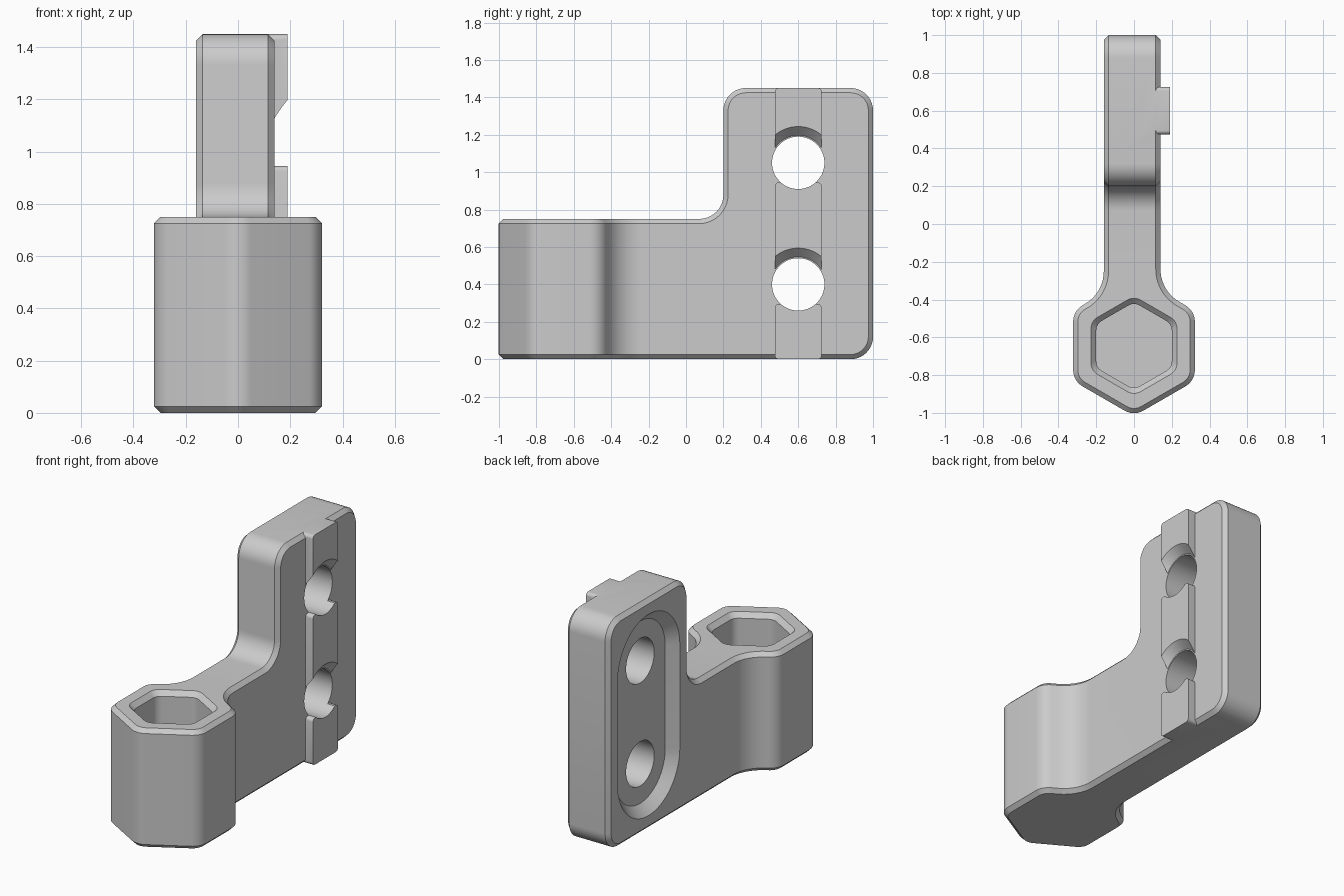
import bpy, bmesh
from math import sin, cos, pi, radians
from mathutils import Vector

cube = bpy.data.objects.get("Cube")
if cube:
    bpy.data.objects.remove(cube, do_unlink=True)

grey = bpy.data.materials.new("light_grey")
grey.use_nodes = True
grey.diffuse_color = (0.6, 0.6, 0.6, 1)
grey.node_tree.nodes["Principled BSDF"].inputs["Base Color"].default_value = (0.6, 0.6, 0.6, 1)


def rounded(corners, steps=10):
    """Outline from (u, v, radius) corners, each replaced by a tangent arc."""
    out = []
    for i, (u, v, r) in enumerate(corners):
        p = Vector((u, v))
        if r == 0:
            out.append(p)
            continue
        a = (Vector(corners[i - 1][:2]) - p).normalized()
        b = (Vector(corners[(i + 1) % len(corners)][:2]) - p).normalized()
        half = a.angle(b) / 2
        centre = p + (a + b).normalized() * r / sin(half)
        start = p + a * r / abs(sin(half) / cos(half)) - centre
        end = p + b * r / abs(sin(half) / cos(half)) - centre
        sweep = start.angle(end)
        for k in range(steps + 1):
            t = k / steps
            out.append(centre + (start * sin((1 - t) * sweep) + end * sin(t * sweep)) / sin(sweep))
    return out


def circle(u, v, r, steps=64):
    return [Vector((u + r * cos(2 * pi * k / steps), v + r * sin(2 * pi * k / steps)))
            for k in range(steps)]


def loft(name, axis, low, high, outline, outline_high=None):
    """Solid between two matching outlines, along x (outline in y, z) or z."""
    def place(p, h):
        return (h, p.x, p.y) if axis == "x" else (p.x, p.y, h)
    bm = bmesh.new()
    a = [bm.verts.new(place(p, low)) for p in outline]
    b = [bm.verts.new(place(p, high)) for p in (outline_high or outline)]
    bm.faces.new(a)
    bm.faces.new(b)
    for i in range(len(a)):
        bm.faces.new((a[i - 1], a[i], b[i], b[i - 1]))
    bmesh.ops.recalc_face_normals(bm, faces=bm.faces)
    mesh = bpy.data.meshes.new(name)
    bm.to_mesh(mesh)
    bm.free()
    mesh.materials.append(grey)
    obj = bpy.data.objects.new(name, mesh)
    bpy.context.collection.objects.link(obj)
    return obj


def apply(obj, mod):
    bpy.context.view_layer.objects.active = obj
    bpy.ops.object.modifier_apply(modifier=mod.name)


def combine(obj, tool, operation):
    mod = obj.modifiers.new("combine", "BOOLEAN")
    mod.operation, mod.object, mod.solver = operation, tool, "EXACT"
    apply(obj, mod)
    bpy.data.objects.remove(tool, do_unlink=True)


SOCKET_Y = -0.645
HOLE_Y, HOLES = 0.6, (0.40, 1.05)
TOP, STEP = 1.45, 0.75


def hexagon(apothem, r):
    size = apothem / cos(radians(30))
    return rounded([(size * sin(k * pi / 3), SOCKET_Y + size * cos(k * pi / 3), r)
                    for k in range(6)])


# Body: plan outline of boss and arm, limited by the stepped side outline
a, slope = 0.322, 1 / 3 ** 0.5
tip = a / cos(radians(30))
left, right = -0.16, 0.14


def neck(x):
    return SOCKET_Y + tip - abs(x) * slope


plan = rounded([
    (0, SOCKET_Y - tip, 0.1),
    (a, SOCKET_Y - tip / 2, 0.1), (a, SOCKET_Y + tip / 2, 0.1),
    (right, neck(right), 0.2), (right, 1.1, 0),
    (left, 1.1, 0), (left, neck(left), 0.2),
    (-a, SOCKET_Y + tip / 2, 0.1), (-a, SOCKET_Y - tip / 2, 0.1)])
side = rounded([
    (-1.1, 0, 0), (1, 0, 0.12), (1, TOP, 0.12),
    (0.2, TOP, 0.12), (0.2, STEP, 0.13), (-1.1, STEP, 0)])
body = loft("wall_bracket", "z", -0.1, TOP + 0.1, plan)
combine(body, loft("side_limit", "x", -0.6, 0.6, side), "INTERSECT")

# Chamfer around every rim
bevel = body.modifiers.new("chamfer", "BEVEL")
bevel.width, bevel.segments = 0.025, 1
bevel.limit_method, bevel.angle_limit = "ANGLE", radians(35)
bevel.use_clamp_overlap = False
apply(body, bevel)

# Hexagonal socket with a flared mouth
combine(body, loft("socket", "z", 0.1, STEP + 0.1, hexagon(0.2, 0.06)), "DIFFERENCE")
combine(body, loft("socket_mouth", "z", STEP - 0.03, STEP + 0.03,
                   hexagon(0.2, 0.06), hexagon(0.255, 0.08)), "DIFFERENCE")


# Tapered long recess on the right face
def stadium(r):
    c = circle(HOLE_Y, 0, r)
    half = len(c) // 2
    up, down = Vector((0, HOLES[1])), Vector((0, HOLES[0]))
    return [p + up for p in c[:half + 1]] + [p + down for p in c[half:] + c[:1]]


combine(body, loft("recess", "x", left - 0.04, left + 0.06,
                   stadium(0.35), stadium(0.25)), "DIFFERENCE")

# Locating rib on the left face, in three pieces with a cone relief above each hole
for low, high, cone_z in ((0, 0.295, None), (HOLES[0], 0.945, HOLES[0]),
                          (HOLES[1], TOP, HOLES[1])):
    y0, y1, r = HOLE_Y - 0.125, HOLE_Y + 0.125, 0.02
    rib = loft("rib", "x", 0.05, 0.19,
               rounded([(y0, low, r), (y1, low, r), (y1, high, r), (y0, high, r)], 4))
    if cone_z:
        combine(rib, loft("relief", "x", 0.1, 0.25, circle(HOLE_Y, cone_z, 0.11),
                          circle(HOLE_Y, cone_z, 0.25)), "DIFFERENCE")
    combine(body, rib, "UNION")

# Mounting holes
for z in HOLES:
    combine(body, loft("hole", "x", -0.5, 0.5, circle(HOLE_Y, z, 0.14)), "DIFFERENCE")

bpy.ops.object.select_all(action="DESELECT")
body.select_set(True)
bpy.context.view_layer.objects.active = body
bpy.ops.object.shade_smooth_by_angle(angle=radians(25))
